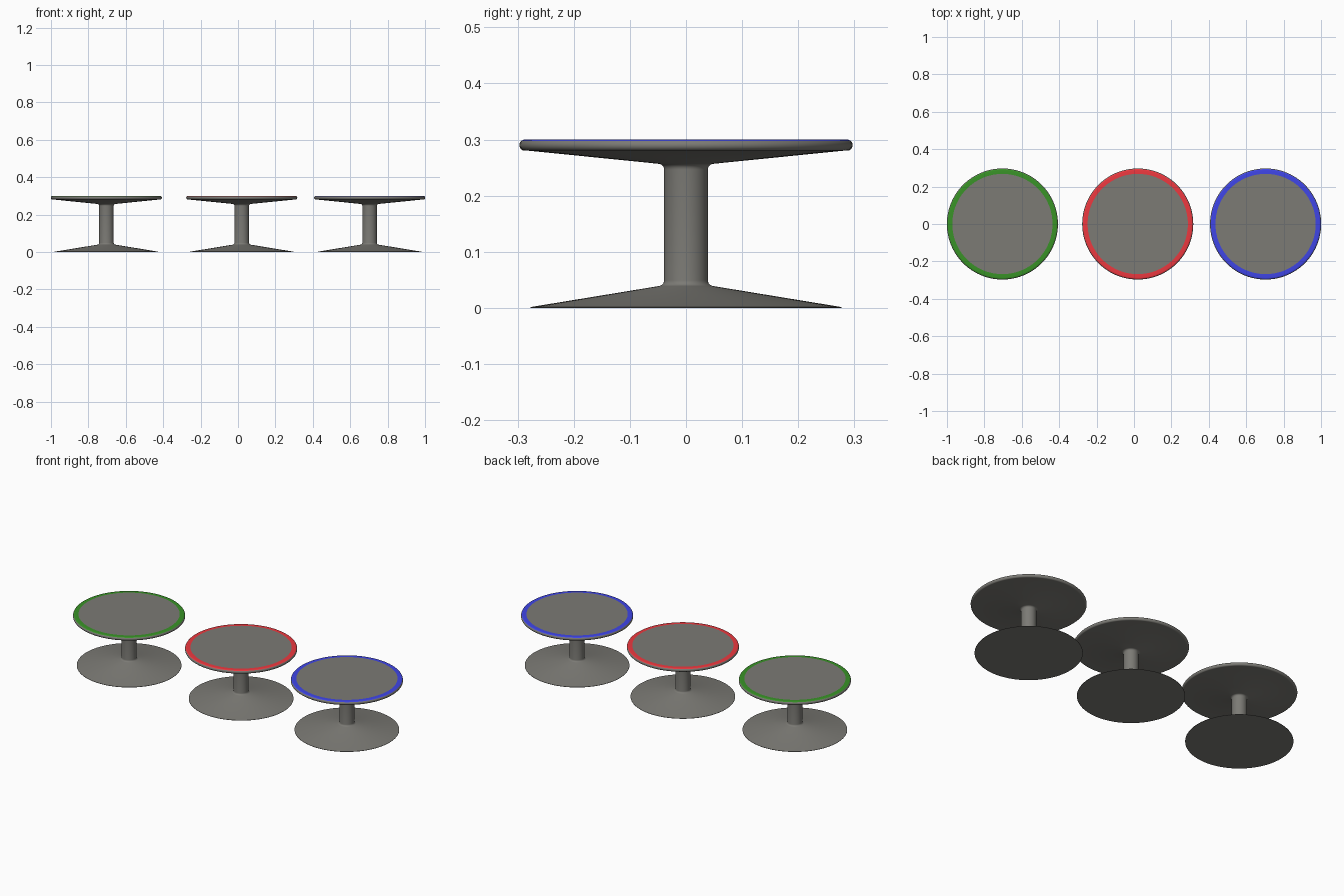
import bpy, bmesh, math

if "Cube" in bpy.data.objects:
    bpy.data.objects.remove(bpy.data.objects["Cube"])

SEGMENTS = 96


def arc(cx, cz, r, a0, a1, n=5):
    """Points of a rounded corner in the (radius, height) plane."""
    angles = [math.radians(a0 + (a1 - a0) * i / n) for i in range(n + 1)]
    return [(cx + r * math.cos(a), cz + r * math.sin(a)) for a in angles]


def material(name, color):
    mat = bpy.data.materials.new(name)
    mat.diffuse_color = (*color, 1)
    mat.use_nodes = True
    mat.node_tree.nodes["Principled BSDF"].inputs["Base Color"].default_value = mat.diffuse_color
    return mat


def lathe(name, profile, x, mat):
    """Revolve a profile about z; points on the axis become single poles."""
    bm = bmesh.new()
    rings = []
    for r, z in profile:
        if r < 1e-6:
            rings.append([bm.verts.new((0, 0, z))] * SEGMENTS)
        else:
            rings.append([bm.verts.new((r * math.cos(2 * math.pi * i / SEGMENTS),
                                        r * math.sin(2 * math.pi * i / SEGMENTS), z))
                          for i in range(SEGMENTS)])
    for a, b in zip(rings, rings[1:]):
        for i in range(SEGMENTS):
            j = (i + 1) % SEGMENTS
            bm.faces.new(dict.fromkeys((a[i], a[j], b[j], b[i])))
    mesh = bpy.data.meshes.new(name)
    bm.to_mesh(mesh)
    bm.free()
    mesh.materials.append(mat)
    ob = bpy.data.objects.new(name, mesh)
    bpy.context.collection.objects.link(ob)
    ob.location.x = x
    bpy.ops.object.select_all(action='DESELECT')
    ob.select_set(True)
    bpy.context.view_layer.objects.active = ob
    bpy.ops.object.shade_smooth_by_angle(angle=math.radians(30))
    return ob


# Conical foot, filleted column and rounded rim
pedestal = [(0, 0), (0.277, 0), (0.277, 0.0015)]
pedestal += arc(0.0493, 0.0492, 0.0103, 260, 180)
pedestal += arc(0.0493, 0.2465, 0.0103, 180, 96)
pedestal += [(0.284, 0.2805)]
pedestal += arc(0.2870, 0.2900, 0.0100, -75, 50, 8)

# Coloured band starts on the rounded rim and runs flush to the centre panel
band = arc(0.2870, 0.2900, 0.0100, 50, 90, 3) + [(0.268, 0.3)]
panel = [(0.268, 0.3), (0, 0.3)]

dark_grey = material("dark_grey", (0.200, 0.196, 0.178))
stools = [("green", -0.7035, (0.04, 0.29, 0.02)),
          ("red", 0.02, (0.85, 0.04, 0.05)),
          ("blue", 0.7035, (0.05, 0.06, 0.80))]

for label, x, color in stools:
    lathe(label + "_stool_pedestal", pedestal, x, dark_grey)
    lathe(label + "_stool_band", band, x, material(label, color))
    lathe(label + "_stool_top_panel", panel, x, dark_grey)
